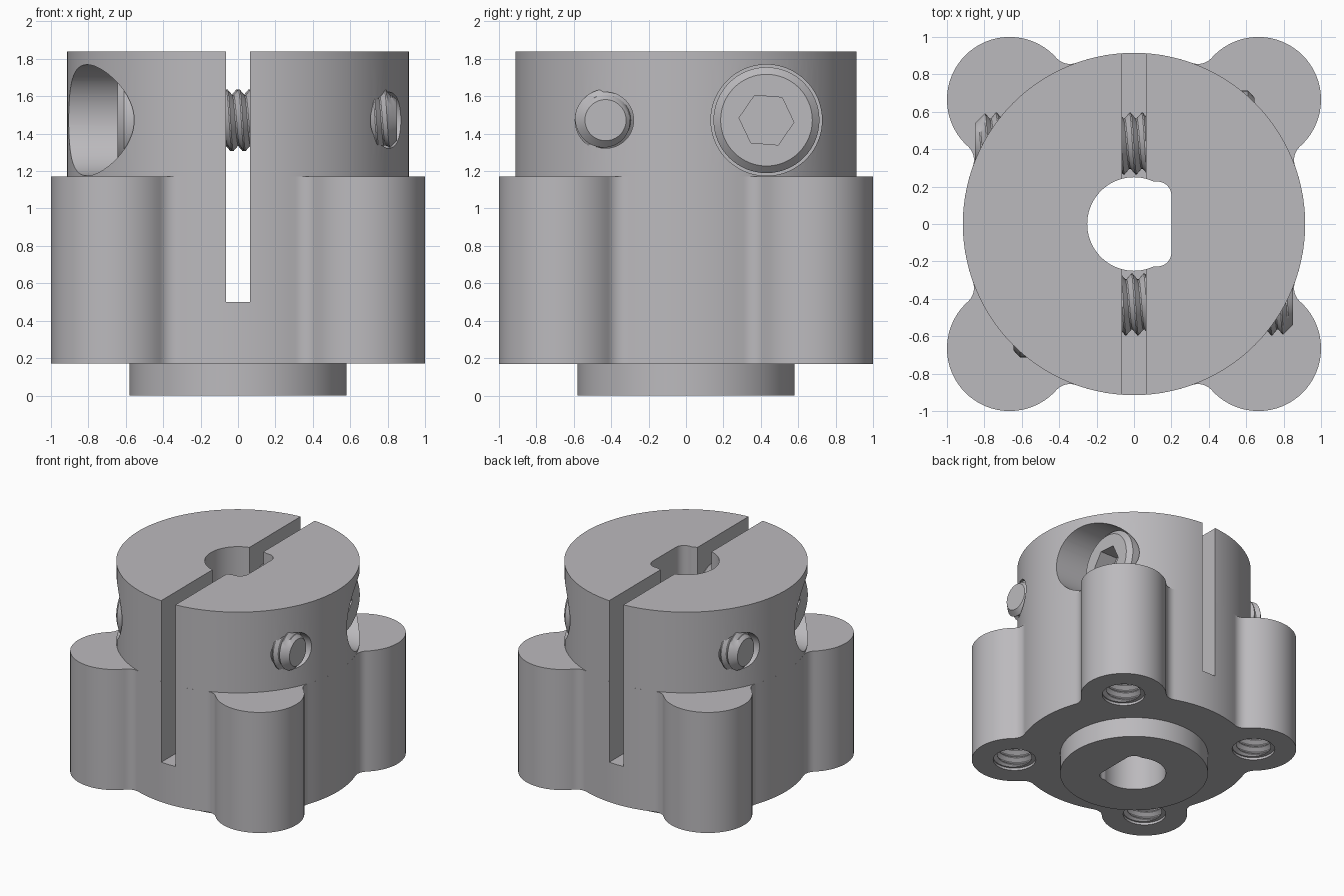
import bpy, bmesh, math
from math import sin, cos, pi, atan2, hypot
from mathutils import Matrix

cube = bpy.data.objects.get("Cube")
if cube:
    bpy.data.objects.remove(cube, do_unlink=True)

# Single metal colour
metal = bpy.data.materials.new("light_grey_metal")
metal.use_nodes = True
GREY = (0.5, 0.49, 0.51, 1)
metal.diffuse_color = GREY
metal.node_tree.nodes["Principled BSDF"].inputs["Base Color"].default_value = GREY

# Main dimensions
HUB_R, LOBE_R, LOBE_C, FILLET = 0.915, 0.335, 0.665, 0.1
BASE_Z, FLANGE_Z, TOP_Z = 0.17, 1.17, 1.84
SCREW_Y, SCREW_Z, HEAD_X, SEAT_X, TIP_X = 0.43, 1.472, 0.645, 0.32, -0.85
MAJOR, MINOR, PITCH = 0.165, 0.135, 0.065


def finish(name, bm):
    bmesh.ops.recalc_face_normals(bm, faces=bm.faces)
    mesh = bpy.data.meshes.new(name)
    bm.to_mesh(mesh)
    bm.free()
    mesh.materials.append(metal)
    obj = bpy.data.objects.new(name, mesh)
    bpy.context.collection.objects.link(obj)
    return obj


def loft(name, rings):
    """Closed solid through equal-length rings of points."""
    bm = bmesh.new()
    loops = [[bm.verts.new(p) for p in ring] for ring in rings]
    n = len(loops[0])
    for a, b in zip(loops, loops[1:]):
        for i in range(n):
            j = (i + 1) % n
            bm.faces.new((a[i], a[j], b[j], b[i]))
    bm.faces.new(loops[0])
    bm.faces.new(loops[-1])
    return finish(name, bm)


def prism(name, pts, z0, z1):
    return loft(name, [[(x, y, z) for x, y in pts] for z in (z0, z1)])


def arc(cx, cy, r, a0, a1, n):
    return [(cx + r * cos(a0 + (a1 - a0) * i / n), cy + r * sin(a0 + (a1 - a0) * i / n))
            for i in range(n)]


def circle(r, n=64, cx=0, cy=0):
    return arc(cx, cy, r, 0, 2 * pi, n)


def thread(name, length, tip=None, n=40):
    """Helical threaded rod along z, with an optional chamfered far end."""
    bm = bmesh.new()
    verts = {}
    fracs = (0.058, 0.442, 0.558, 0.942)

    def vert(i, j):
        z = PITCH * (i // 4 + fracs[i % 4] + j / n)
        z = min(max(z, 0), length)
        key = (j % n, round(z, 5))
        if key not in verts:
            phase = (z / PITCH - j / n) % 1
            t = min(max(abs(2 * phase - 1) * 1.3 - 0.15, 0), 1)
            r = MINOR + (MAJOR - MINOR) * t
            if tip:
                r = min(r, tip + length - z)
            a = 2 * pi * j / n
            verts[key] = bm.verts.new((r * cos(a), r * sin(a), z))
        return verts[key]

    for i in range(-8, 4 * int(length / PITCH + 2)):
        for j in range(n):
            quad = (vert(i, j), vert(i, j + 1), vert(i + 1, j + 1), vert(i + 1, j))
            quad = list(dict.fromkeys(quad))
            if len(quad) > 2:
                bm.faces.new(quad)
    for z in (0, length):
        bm.faces.new([verts[(j, round(z, 5))] for j in range(n)])
    return finish(name, bm)


def cut(obj, cutters):
    for c in cutters:
        c.hide_render = True
        mod = obj.modifiers.new("cut", 'BOOLEAN')
        mod.operation, mod.solver, mod.object = 'DIFFERENCE', 'EXACT', c
        bpy.context.view_layer.objects.active = obj
        bpy.ops.object.modifier_apply(modifier=mod.name)


def smooth(obj, angle=30):
    bpy.ops.object.select_all(action='DESELECT')
    obj.select_set(True)
    bpy.context.view_layer.objects.active = obj
    bpy.ops.object.shade_smooth_by_angle(angle=math.radians(angle))


# Flange outline: hub circle blended into four corner lobes
d = LOBE_C * math.sqrt(2)
reach, gap = HUB_R + FILLET, LOBE_R + FILLET
spread = math.acos((reach ** 2 + d ** 2 - gap ** 2) / (2 * reach * d))
fx, fy = reach * cos(spread), reach * sin(spread)
turn = atan2(fy, fx - d)
quarter = arc(0, 0, HUB_R, spread - pi / 2, -spread, 20)
quarter += arc(fx, -fy, FILLET, pi - spread, pi - turn, 10)
quarter += arc(d, 0, LOBE_R, -turn, turn, 40)
quarter += arc(fx, fy, FILLET, turn - pi, spread - pi, 10)
quarter += [(HUB_R * cos(spread), HUB_R * sin(spread))]
outline = []
for k in range(4):
    a = pi / 4 + k * pi / 2
    outline += [(x * cos(a) - y * sin(a), x * sin(a) + y * cos(a)) for x, y in quarter[1:]]

flange = prism("lobed_flange", outline, BASE_Z, FLANGE_Z)
hub = prism("clamp_hub", circle(HUB_R, 128), FLANGE_Z, TOP_Z)
boss = prism("locating_boss", circle(0.58, 96), 0, BASE_Z)

# D-shaped bore with rounded corner reliefs
RELIEF_X, RELIEF_Y, RELIEF_R, FLAT_X = 0.125, 0.152, 0.075, 0.2


def bore_radius(a):
    r = min(0.25, FLAT_X / cos(a)) if cos(a) > 0 else 0.25
    off = abs(a) - atan2(RELIEF_Y, RELIEF_X)
    dist = hypot(RELIEF_X, RELIEF_Y)
    h = RELIEF_R ** 2 - (dist * sin(off)) ** 2
    return max(r, dist * cos(off) + math.sqrt(h)) if h > 0 else r


angles = [-pi + 2 * pi * i / 120 for i in range(120)]
bore = prism("bore_cutter", [(bore_radius(a) * cos(a), bore_radius(a) * sin(a)) for a in angles], -0.5, 2.5)

# Clamping slot
slot = prism("slot_cutter", [(-0.065, -2), (0.065, -2), (0.065, 2), (-0.065, 2)], 0.5, 2.5)


def place_screw_part(obj, side):
    """Lay a part built along z onto a screw axis; z runs from centre to tip."""
    flip = Matrix.Rotation(0 if side > 0 else pi, 4, 'Z')
    obj.data.transform(flip @ Matrix.Translation((0, SCREW_Y, SCREW_Z)) @ Matrix.Rotation(-pi / 2, 4, 'Y'))
    return obj


# Screw holes and counterbores
hub_cuts = [bore, slot]
for side in (1, -1):
    hub_cuts.append(place_screw_part(prism("screw_hole_cutter", circle(0.15), -SEAT_X - 0.1, 1.5), side))
    hub_cuts.append(place_screw_part(prism("counterbore_cutter", circle(0.297, 80), -1.5, -SEAT_X), side))

# Threaded mounting holes under each lobe
hole_cuts = []
for sx in (1, -1):
    for sy in (1, -1):
        rod = thread("mount_thread_cutter", 0.65)
        rod.data.transform(Matrix.Translation((sx * LOBE_C, sy * LOBE_C, BASE_Z - 0.04)))
        rim = prism("mount_rim_cutter", circle(0.167, 48, sx * LOBE_C, sy * LOBE_C), 0.1, BASE_Z + 0.02)
        hole_cuts += [rod, rim]

cut(boss, [bore])
cut(flange, [bore, slot] + hole_cuts)
cut(hub, hub_cuts)
for part in (boss, flange, hub):
    smooth(part)

# Clamp screws, one from each side
cutters = [bore, slot] + hub_cuts[2:] + hole_cuts
for side, label in ((1, "left"), (-1, "right")):
    shank = thread(label + "_screw_shank", SEAT_X - TIP_X, tip=0.11)
    shank.data.transform(Matrix.Translation((0, 0, -SEAT_X)))
    smooth(place_screw_part(shank, side), 25)

    sections = ((0.245, -HEAD_X), (0.283, -HEAD_X + 0.035), (0.283, -SEAT_X))
    head = loft(label + "_screw_head", [[(x, y, z) for x, y in circle(r)] for r, z in sections])
    hexagon = arc(0, 0, 0.147, pi / 2 + 0.08, 2.5 * pi + 0.08, 6)
    socket = prism("socket_cutter", hexagon, -HEAD_X - 0.1, -HEAD_X + 0.16)
    cut(head, [socket])
    cutters.append(socket)
    smooth(place_screw_part(head, side))

# Remove the used cutters
for c in cutters:
    bpy.data.objects.remove(c, do_unlink=True)
